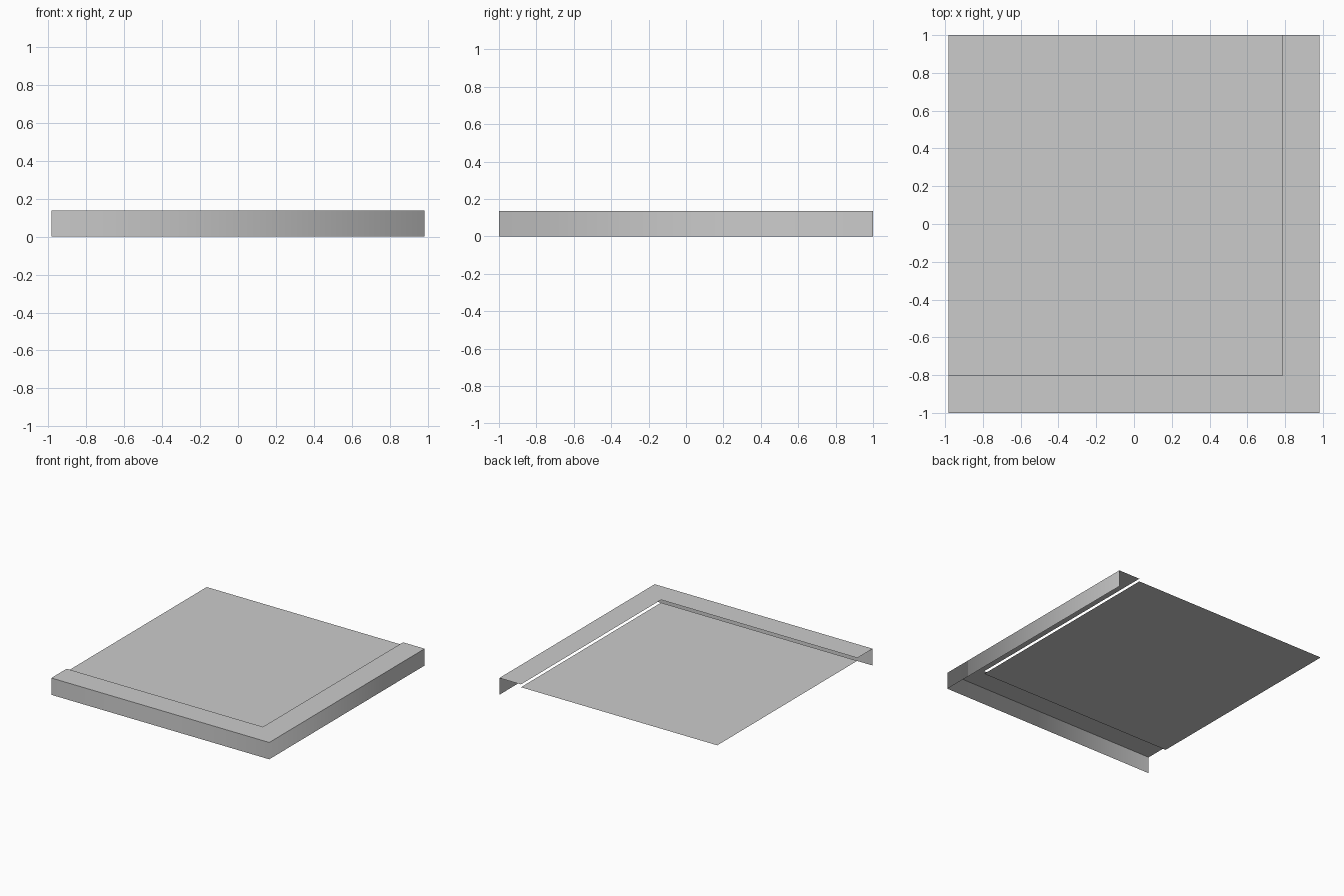
import bpy
import bmesh

default = bpy.data.objects.get("Cube")
if default:
    bpy.data.objects.remove(default, do_unlink=True)

# Overall sizes
X, Y = 0.982, 1.0              # outer half sizes
IN_X, IN_Y = 0.787, -0.803     # inner corner of the raised border
TOP, PANEL_Z = 0.137, 0.114

grey = bpy.data.materials.new("plain_grey")
grey.use_nodes = True
colour = (0.6, 0.6, 0.6, 1)
grey.diffuse_color = colour
grey.node_tree.nodes["Principled BSDF"].inputs["Base Color"].default_value = colour


def sheet(name, outline, z):
    """Flat single-sided sheet from an outline, facing up."""
    bm = bmesh.new()
    bm.faces.new([bm.verts.new((x, y, z)) for x, y in outline])
    return finish(name, bm)


def skirt(name, path, low, high):
    """Upright wall along an open path, smooth round its corner."""
    bm = bmesh.new()
    columns = [[bm.verts.new((x, y, z)) for z in (low, high)] for x, y in path]
    for (a, b), (c, d) in zip(columns, columns[1:]):
        bm.faces.new((a, c, d, b)).smooth = True
    return finish(name, bm)


def finish(name, bm):
    mesh = bpy.data.meshes.new(name)
    bm.to_mesh(mesh)
    bm.free()
    mesh.materials.append(grey)
    obj = bpy.data.objects.new(name, mesh)
    bpy.context.collection.objects.link(obj)
    return obj


# Sunken main panel
sheet("main_panel", [(-X, IN_Y), (IN_X, IN_Y), (IN_X, Y), (-X, Y)], PANEL_Z)

# Border top, split at its corner into a front and a side strip
sheet("border_top", [(-X, -Y), (X, -Y), (X, Y), (IN_X, Y),
                     (IN_X, IN_Y), (-X, IN_Y)], TOP)

# Outer wall hanging from the border
skirt("border_wall", [(-X, -Y), (X, -Y), (X, Y)], 0, TOP)
